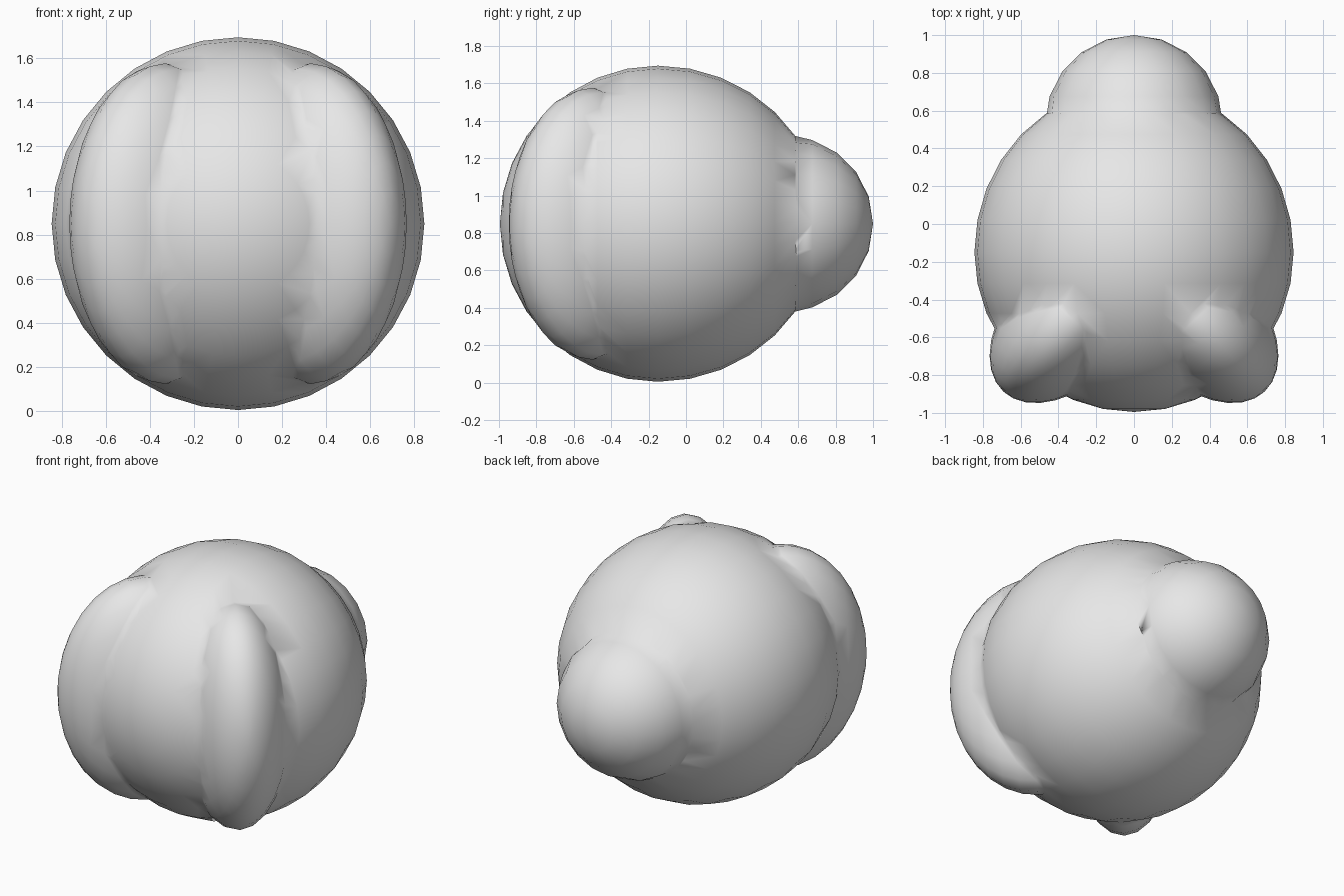
import bpy, bmesh, math
from mathutils import Matrix, Vector

if "Cube" in bpy.data.objects:
    bpy.data.objects.remove(bpy.data.objects["Cube"])

grey = bpy.data.materials.new("light_grey")
grey.diffuse_color = (0.8, 0.8, 0.8, 1)
grey.use_nodes = True
grey.node_tree.nodes["Principled BSDF"].inputs["Base Color"].default_value = grey.diffuse_color


def ellipsoid(name, centre, radii, segs, rings, turn):
    """Scaled sphere, rotated by a matrix and moved to its centre."""
    bm = bmesh.new()
    bmesh.ops.create_uvsphere(bm, u_segments=segs, v_segments=rings, radius=1)
    # poles lie along y
    bm.transform(Matrix.Rotation(math.pi / 2, 4, 'X'))
    bm.transform(Matrix.Translation(centre) @ turn @ Matrix.Diagonal((*radii, 1)))
    mesh = bpy.data.meshes.new(name)
    bm.to_mesh(mesh)
    bm.free()
    mesh.materials.append(grey)
    ob = bpy.data.objects.new(name, mesh)
    bpy.context.collection.objects.link(ob)
    return ob


# Round body, drawn out slightly towards the back
still = Matrix.Identity(4)
body = ellipsoid("body", (0, 0, 0), (0.845, 0.845, 0.845), 32, 16, still)
for v in body.data.vertices:
    if v.co.y > 0:
        v.co.y *= 1.045
    v.co += Vector((0, -0.15, 0.85))

# Back knob
parts = [ellipsoid("back_knob", (0, 0.53, 0.85), (0.47, 0.47, 0.47), 20, 10, still)]

# Tall lens-shaped ridges at the two front corners
for side in (-1, 1):
    turn = Matrix.Rotation(side * math.radians(43), 4, 'Z')
    parts.append(ellipsoid("front_ridge", (side * 0.33, -0.5, 0.85),
                           (0.33, 0.53, 0.727), 24, 16, turn))

# Fuse everything into one soft skin
for part in parts:
    mod = body.modifiers.new("fuse", 'BOOLEAN')
    mod.operation = 'UNION'
    mod.solver = 'EXACT'
    mod.object = part
    bpy.context.view_layer.objects.active = body
    bpy.ops.object.modifier_apply(modifier=mod.name)
    bpy.data.objects.remove(part)

bm = bmesh.new()
bm.from_mesh(body.data)
bmesh.ops.remove_doubles(bm, verts=bm.verts, dist=0.02)
for f in bm.faces:
    f.smooth = True
    f.material_index = 0
bm.to_mesh(body.data)
bm.free()
